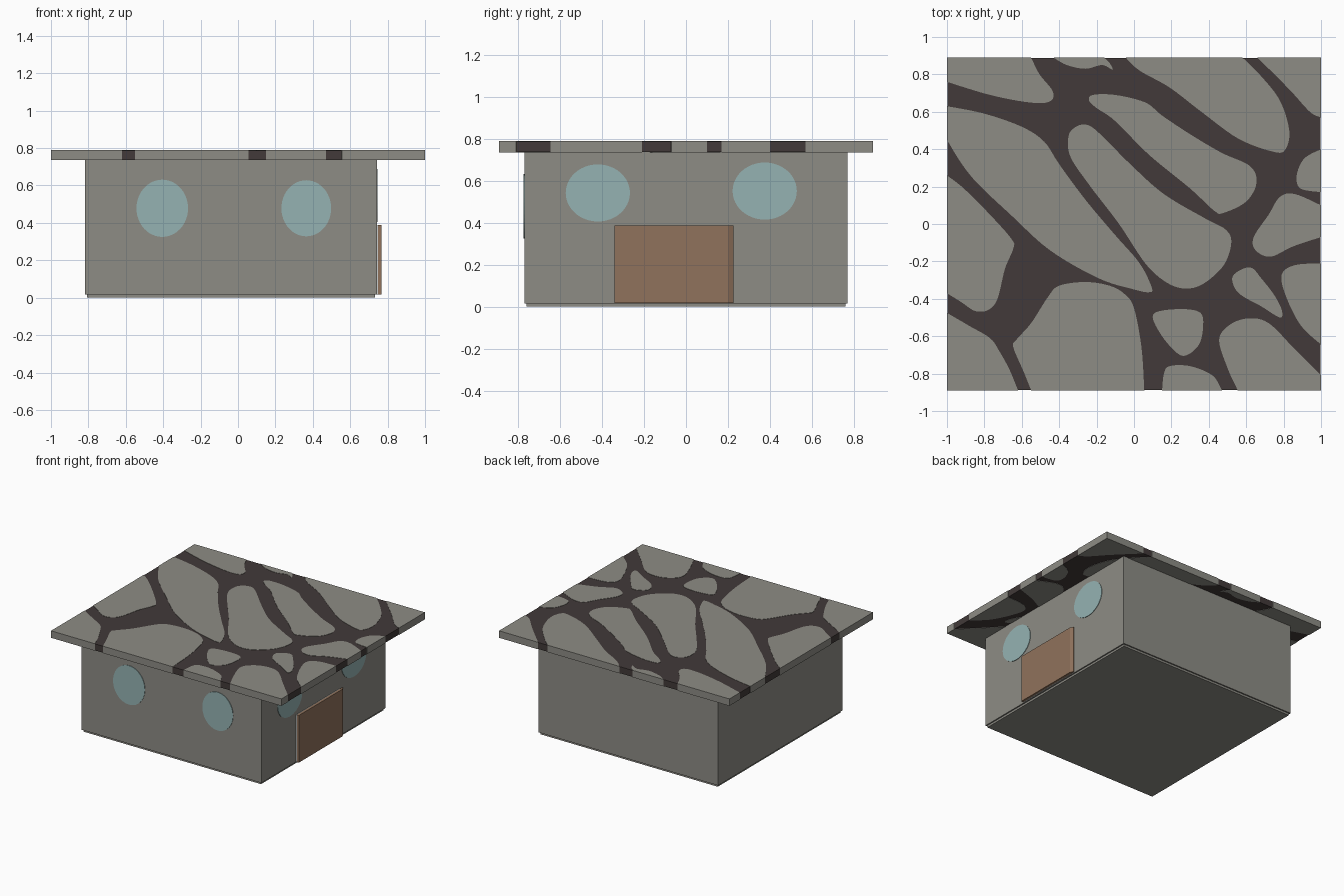
import bpy, bmesh, math

if "Cube" in bpy.data.objects:
    bpy.data.objects.remove(bpy.data.objects["Cube"])


def material(name, rgb):
    m = bpy.data.materials.new(name)
    m.diffuse_color = (*rgb, 1)
    m.use_nodes = True
    m.node_tree.nodes["Principled BSDF"].inputs["Base Color"].default_value = m.diffuse_color
    return m


STONE = material("stone grey", (0.27, 0.265, 0.235))
CRACK = material("dark brown", (0.054, 0.042, 0.041))
GLASS = material("pale teal", (0.30, 0.45, 0.45))
WOOD = material("door brown", (0.28, 0.17, 0.107))
PALE = material("pale grey", (0.60, 0.62, 0.62))


def finish(bm, name, mat):
    bmesh.ops.recalc_face_normals(bm, faces=bm.faces[:])
    me = bpy.data.meshes.new(name)
    bm.to_mesh(me)
    bm.free()
    me.materials.append(mat)
    ob = bpy.data.objects.new(name, me)
    bpy.context.collection.objects.link(ob)


def prism(name, base, offset, mat):
    """Extrude a flat 3D outline along offset."""
    bm = bmesh.new()
    lo = [bm.verts.new(p) for p in base]
    hi = [bm.verts.new([a + b for a, b in zip(p, offset)]) for p in base]
    bm.faces.new(lo)
    bm.faces.new(hi)
    n = len(lo)
    for i in range(n):
        j = (i + 1) % n
        bm.faces.new((lo[i], lo[j], hi[j], hi[i]))
    finish(bm, name, mat)


def box(name, x0, x1, y0, y1, z0, z1, mat):
    prism(name, [(x0, y0, z0), (x1, y0, z0), (x1, y1, z0), (x0, y1, z0)],
          (0, 0, z1 - z0), mat)


# Walls and floor
X0, X1, Y = -0.818, 0.742, 0.77
box("walls", X0, X1, -Y, Y, 0.016, 0.737, STONE)
box("floor", X0 + 0.01, X1 - 0.01, -Y + 0.01, Y - 0.01, 0.0, 0.017, STONE)

# Oval windows on the front and right walls
RING = [(math.cos(a), math.sin(a)) for a in (math.tau * i / 48 for i in range(48))]
for i, (x, z, rx, rz) in enumerate([(-0.405, 0.478, 0.138, 0.153), (0.365, 0.478, 0.133, 0.15)]):
    prism(f"front_window_{i}", [(x + rx * c, -Y + 0.002, z + rz * s) for c, s in RING],
          (0, -0.006, 0), GLASS)
for i, (y, z) in enumerate([(-0.42, 0.542), (0.375, 0.551)]):
    prism(f"side_window_{i}", [(X1 - 0.002, y + 0.153 * c, z + 0.136 * s) for c, s in RING],
          (0.006, 0, 0), GLASS)

# Door with a chamfered far edge and a pale backing
box("door_backing", X1 - 0.002, 0.75, -0.338, 0.2, 0.018, 0.386, PALE)
prism("door", [(0.749, -0.34, 0.018), (0.767, -0.34, 0.018), (0.767, 0.2, 0.018),
               (0.755, 0.226, 0.018), (0.749, 0.226, 0.018)], (0, 0, 0.37), WOOD)

# Roof slab: dark core, with grey stones set through it
RX, RY = 1.0, 0.89
box("roof_slab", -RX + 0.002, RX - 0.002, -RY + 0.002, RY - 0.002, 0.737, 0.788, CRACK)


def stone(name, pts):
    """Smooth closed outline through pts, straight along the roof border."""
    pts = [(max(-RX, min(RX, x)), max(-RY, min(RY, y))) for x, y in pts]
    edge = lambda p: abs(p[0]) >= RX or abs(p[1]) >= RY
    n, out = len(pts), []
    for i in range(n):
        a, b, c, d = (pts[(i + k) % n] for k in (-1, 0, 1, 2))
        if edge(b) and edge(a):
            a = b
        if edge(c) and edge(d):
            d = c
        steps = 1 if edge(b) and edge(c) else 6
        for s in range(steps):
            t = s / steps
            p = [0.5 * (2 * q1 + (q2 - q0) * t + (2 * q0 - 5 * q1 + 4 * q2 - q3) * t * t
                        + (3 * q1 - q0 - 3 * q2 + q3) * t ** 3)
                 for q0, q1, q2, q3 in zip(a, b, c, d)]
            p = (max(-RX, min(RX, p[0])), max(-RY, min(RY, p[1])))
            if not out or math.dist(out[-1], p) > 1e-4:
                out.append(p)
    prism("roof_stone_" + name, [(x, y, 0.735) for x, y in out], (0, 0, 0.055), STONE)


# Back row of stones
stone("back_left", [(-1, .9), (-.55, .9), (-.505, .8), (-.435, .71), (-.45, .655), (-.56, .65),
                    (-.77, .69), (-1, .76)])
stone("back_small", [(-.43, .9), (-.36, .85), (-.26, .83), (-.17, .85), (-.115, .825),
                     (-.13, .86), (-.16, .9)])
stone("back_right", [(-.045, .9), (.03, .82), (.19, .73), (.36, .6), (.56, .455), (.75, .385),
                     (.81, .4), (.83, .5), (.78, .66), (.68, .79), (.58, .9)])
stone("back_corner", [(.66, .9), (1, .9), (1, .57), (.94, .6), (.83, .72)])
# Long middle stones
stone("long_back", [(-.24, .66), (-.22, .69), (-.1, .69), (.06, .65), (.15, .58), (.3, .48),
                    (.47, .38), (.62, .31), (.655, .22), (.6, .12), (.48, .06), (.43, .07),
                    (.3, .19), (.08, .37), (-.1, .55), (-.2, .62)])
stone("long_middle", [(-.35, .47), (-.31, .52), (-.25, .53), (-.18, .48), (-.02, .32), (.16, .16),
                      (.38, .03), (.49, -.03), (.52, -.1), (.48, -.22), (.37, -.32), (.27, -.345),
                      (.17, -.31), (.06, -.21), (-.08, 0), (-.24, .21), (-.34, .36)])
stone("long_left", [(-1, .63), (-.8, .59), (-.6, .52), (-.48, .44), (-.4, .32), (-.26, .13),
                    (-.1, -.06), (.03, -.21), (.095, -.34), (.08, -.365), (0, -.35), (-.19, -.29),
                    (-.45, -.14), (-.66, .05), (-.83, .21), (-.92, .32), (-1, .45)])
stone("left", [(-1, .26), (-.91, .19), (-.77, .05), (-.655, -.08), (-.645, -.13), (-.69, -.24),
               (-.73, -.4), (-.78, -.46), (-.85, -.465), (-.92, -.42), (-1, -.37)])
# Front row of stones
stone("front_left", [(-1, -.475), (-.88, -.545), (-.77, -.61), (-.72, -.68), (-.665, -.78),
                     (-.62, -.9), (-1, -.9)])
stone("front_middle", [(-.645, -.66), (-.63, -.62), (-.55, -.53), (-.46, -.39), (-.4, -.33),
                       (-.26, -.31), (-.13, -.33), (-.05, -.375), (0, -.45), (.04, -.66),
                       (.055, -.9), (-.55, -.9), (-.59, -.79)])
stone("small_middle", [(.1, -.5), (.14, -.465), (.27, -.455), (.355, -.475), (.37, -.54),
                       (.35, -.64), (.285, -.7), (.23, -.69), (.15, -.6)])
stone("front_small", [(.15, -.9), (.16, -.8), (.19, -.76), (.3, -.76), (.42, -.81), (.47, -.9)])
stone("front_right", [(.455, -.62), (.51, -.54), (.61, -.505), (.72, -.53), (.86, -.67),
                      (1, -.81), (1, -.9), (.555, -.9), (.5, -.77)])
# Right side stones
stone("small_right", [(.525, -.29), (.57, -.245), (.63, -.235), (.68, -.29), (.75, -.38),
                      (.79, -.46), (.78, -.5), (.68, -.44), (.56, -.37)])
stone("right_front", [(1, -.21), (.86, -.22), (.79, -.27), (.81, -.38), (.89, -.54), (1, -.645)])
stone("right_middle", [(1, .1), (.86, .16), (.78, .145), (.72, .05), (.64, -.07), (.65, -.14),
                       (.73, -.175), (.85, -.12), (1, -.07)])
stone("right_back", [(1, .4), (.91, .35), (.87, .26), (.89, .19), (1, .17)])
